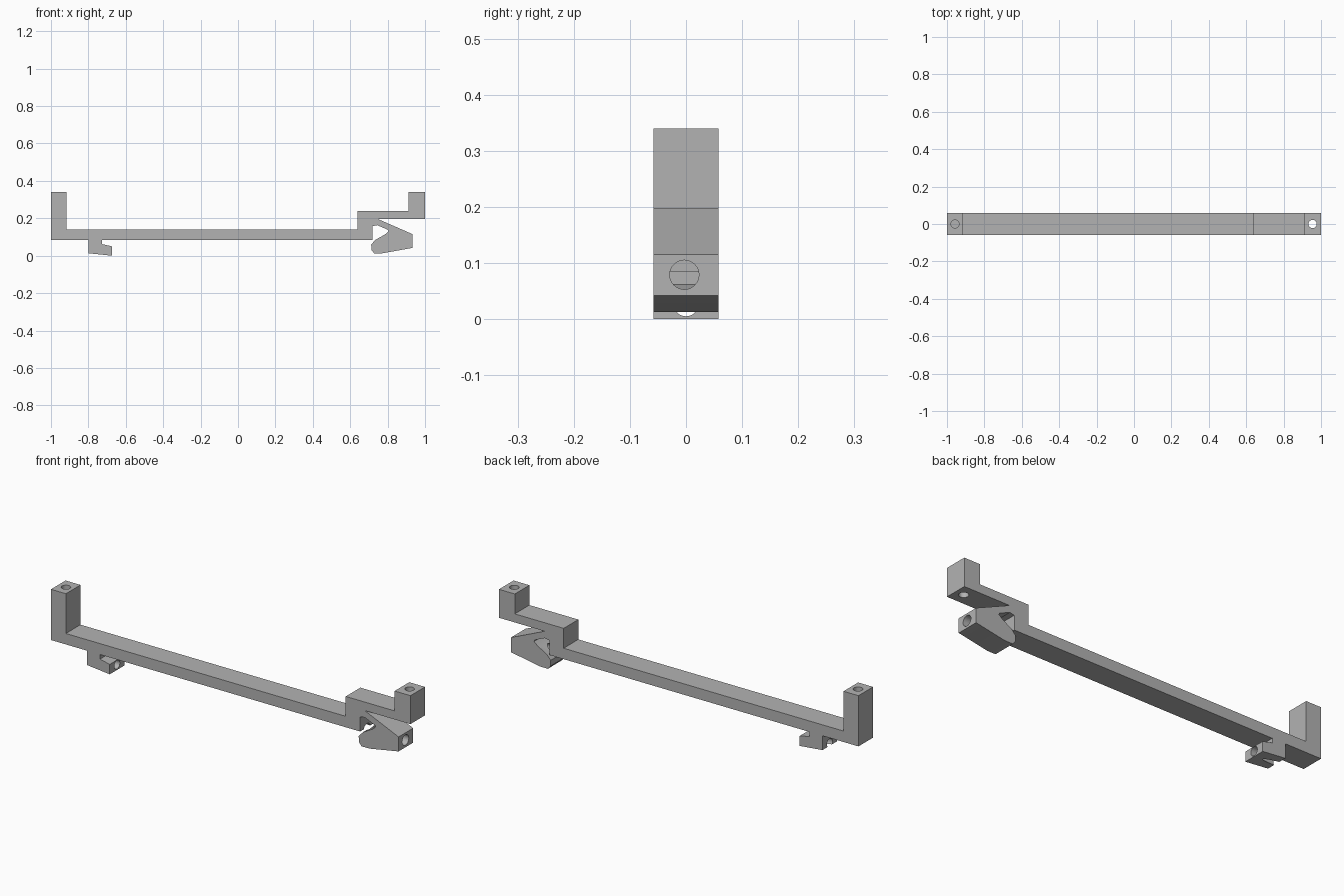
import bpy
import bmesh
import math
from mathutils import Matrix, Vector

cube = bpy.data.objects.get("Cube")
if cube:
    bpy.data.objects.remove(cube, do_unlink=True)

HALF = 0.058  # half the depth of the bracket

grey = bpy.data.materials.new("plain grey")
grey.use_nodes = True
grey.diffuse_color = (0.45, 0.45, 0.45, 1)
grey.node_tree.nodes["Principled BSDF"].inputs["Base Color"].default_value = (0.45, 0.45, 0.45, 1)


def extrude_profile(name, points):
    """Extrude an x/z outline through the full depth."""
    bm = bmesh.new()
    face = bm.faces.new([bm.verts.new((x, -HALF, z)) for x, z in points])
    ext = bmesh.ops.extrude_face_region(bm, geom=[face])
    moved = [g for g in ext["geom"] if isinstance(g, bmesh.types.BMVert)]
    bmesh.ops.translate(bm, verts=moved, vec=(0, 2 * HALF, 0))
    bmesh.ops.recalc_face_normals(bm, faces=bm.faces)
    mesh = bpy.data.meshes.new(name)
    bm.to_mesh(mesh)
    bm.free()
    mesh.materials.append(grey)
    obj = bpy.data.objects.new(name, mesh)
    bpy.context.collection.objects.link(obj)
    return obj


def drill(target, name, start, end, radius):
    """Cut a round hole between two points."""
    a, b = Vector(start), Vector(end)
    turn = (b - a).to_track_quat("Z", "Y").to_matrix().to_4x4()
    bm = bmesh.new()
    bmesh.ops.create_cone(bm, cap_ends=True, segments=32, radius1=radius,
                          radius2=radius, depth=(b - a).length,
                          matrix=Matrix.Translation((a + b) / 2) @ turn)
    mesh = bpy.data.meshes.new(name)
    bm.to_mesh(mesh)
    bm.free()
    mesh.materials.append(grey)
    cutter = bpy.data.objects.new(name, mesh)
    bpy.context.collection.objects.link(cutter)
    cutter.hide_render = True
    cutter.hide_viewport = True
    cutter.display_type = "WIRE"
    mod = target.modifiers.new(name, "BOOLEAN")
    mod.operation = "DIFFERENCE"
    mod.solver = "EXACT"
    mod.object = cutter


# Bar with both posts, the hook on one end and the spring clip on the other
bracket = extrude_profile("clip_bracket", [
    # tall post, bar, raised step and short post
    (-1, 0.34), (-0.917, 0.34), (-0.917, 0.14), (0.64, 0.14), (0.64, 0.24),
    (0.912, 0.24), (0.912, 0.34), (1, 0.34), (1, 0.197), (0.746, 0.197),
    # clip jaw
    (0.934, 0.115), (0.934, 0.042), (0.773, 0.013), (0.728, 0.013),
    (0.714, 0.03), (0.712, 0.06), (0.735, 0.085), (0.785, 0.113),
    (0.805, 0.13), (0.802, 0.138), (0.745, 0.163), (0.72, 0.158),
    # underside and hook
    (0.72, 0.085), (-0.727, 0.085), (-0.727, 0.062), (-0.673, 0.05),
    (-0.673, 0), (-0.8, 0.013), (-0.8, 0.085), (-1, 0.085)])

# Screw holes
drill(bracket, "tall_post_hole", (-0.957, 0, 0.14), (-0.957, 0, 0.4), 0.022)
drill(bracket, "short_post_hole", (0.955, 0, 0.15), (0.955, 0, 0.4), 0.022)
drill(bracket, "hook_hole", (-0.85, 0, 0.027), (-0.6, 0, 0.027), 0.022)
drill(bracket, "clip_hole", (0.68, -0.003, 0.079), (1, -0.003, 0.079), 0.026)

# Crisp edges with smooth hole walls
bpy.context.view_layer.objects.active = bracket
bracket.select_set(True)
bpy.ops.object.shade_smooth_by_angle(angle=math.radians(20))
